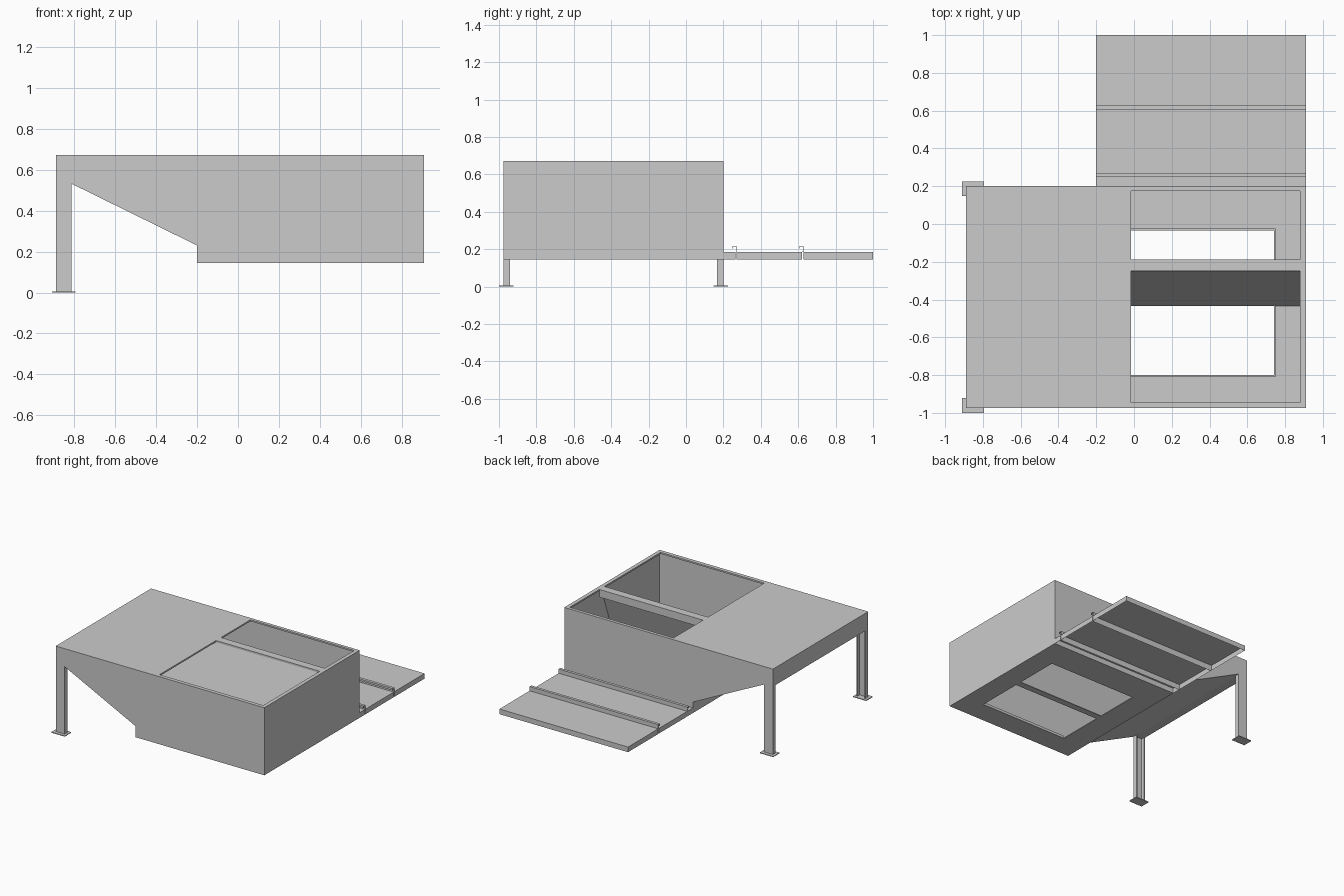
import bpy, bmesh
from mathutils import Vector

if "Cube" in bpy.data.objects:
    bpy.data.objects.remove(bpy.data.objects["Cube"])

X0, X1, Y0, Y1, ZT, ZF = -0.89, 0.91, -0.975, 0.20, 0.672, 0.145
RAMP_X0 = -0.20


def make(name, verts, faces):
    me = bpy.data.meshes.new(name)
    me.from_pydata([Vector(v) for v in verts], [], faces)
    ob = bpy.data.objects.new(name, me)
    bpy.context.collection.objects.link(ob)
    return ob


def boxes(name, items, open_bottom=False):
    """One object from boxes given as (x0, x1, y0, y1, z0, z1)."""
    verts, faces = [], []
    for x0, x1, y0, y1, z0, z1 in items:
        n = len(verts)
        verts += [(x, y, z) for z in (z0, z1) for x, y in ((x0, y0), (x1, y0), (x1, y1), (x0, y1))]
        quads = [(4, 5, 6, 7), (0, 1, 5, 4), (1, 2, 6, 5), (2, 3, 7, 6), (3, 0, 4, 7)]
        if not open_bottom:
            quads.append((3, 2, 1, 0))
        faces += [tuple(n + i for i in q) for q in quads]
    return make(name, verts, faces)


def strip(name, path, x0, x1):
    """Sheet: a (y, z) path swept along x."""
    n = len(path)
    verts = [(x, y, z) for x in (x0, x1) for y, z in path]
    return make(name, verts, [(i, i + 1, n + i + 1, n + i) for i in range(n - 1)])


# Side outline of the hopper, (x, z)
outline = [(X0, ZT), (X0, 0.535), (-0.82, 0.535), (RAMP_X0, 0.23),
           (RAMP_X0, ZF), (X1, ZF), (X1, ZT)]
n = len(outline)

# Hopper shell: two side sheets and the end / sloped sheets (floor is separate)
verts = [(x, y, z) for y in (Y0, Y1) for x, z in outline]
faces = [tuple(range(n - 1, -1, -1))[::-1], tuple(range(2 * n - 1, n - 1, -1))]
faces += [(i, n + i, n + i + 1, i + 1) for i in range(n - 1) if i != 4]
make("hopper_shell", verts, faces)

# Sloping divider follows the same outline, leaning forward towards the floor
lean = 0.19 / (ZT - ZF)
make("sloping_divider", [(x, -0.245 - lean * (ZT - z), z) for x, z in outline], [tuple(range(n))])

# Floor with two outlets
t = ZF + 0.006
boxes("hopper_floor", [
    (RAMP_X0, -0.015, Y0, Y1, ZF, t), (0.75, X1, Y0, Y1, ZF, t),
    (-0.015, 0.75, Y0, -0.81, ZF, t), (-0.015, 0.75, -0.025, Y1, ZF, t),
    (-0.015, 0.75, -0.435, -0.385, ZF, t)])

# Raised lips around the outlets
boxes("outlet_lips", [
    (0.74, 0.75, -0.81, -0.025, ZF, ZF + 0.02),
    (-0.015, 0.74, -0.81, -0.80, ZF, ZF + 0.02),
    (-0.015, 0.74, -0.035, -0.025, ZF, ZF + 0.02)])

# Deck plate and rim around the two top openings
d = ZT - 0.012
boxes("top_deck", [
    (X0, -0.015, Y0, Y1, d, ZT), (0.88, X1, Y0, Y1, d, ZT),
    (-0.015, 0.88, Y0, -0.945, d, ZT), (-0.015, 0.88, 0.175, Y1, d, ZT)])
boxes("top_crossbar", [(-0.015, 0.88, -0.25, -0.188, ZT - 0.06, ZT)])

# Channel legs opening inwards, with foot plates
w = 0.007
for side, ya, s in (("front", Y0, 1), ("back", Y1, -1)):
    def span(a, b):
        return tuple(sorted((ya + s * a, ya + s * b)))
    boxes(side + "_leg", [
        (X0, -0.813, *span(0, w), 0, 0.54),
        (X0, X0 + w, *span(w, 0.035), 0, 0.54),
        (-0.813 - w, -0.813, *span(w, 0.035), 0, 0.54)])
    boxes(side + "_foot", [(-0.91, -0.795, *span(-0.025, 0.053), 0, 0.006)])

# Apron behind the hopper: open-bottomed panels, each with a hooked front lip
top = 0.185
for i, (a, b) in enumerate(((Y1, 0.265), (0.27, 0.62), (0.628, 1.0))):
    boxes(f"apron_panel_{i}", [(RAMP_X0, X1, a, b, ZF, top)], open_bottom=True)
    if i:
        hook = strip(f"apron_hook_{i}", [(a, top), (a, 0.218), (a - 0.022, 0.218), (a - 0.022, 0.203)],
                     RAMP_X0, X1)
        sol = hook.modifiers.new("thickness", 'SOLIDIFY')
        sol.thickness = 0.004

# Consistent outward normals on closed parts
for ob in bpy.context.collection.objects:
    bm = bmesh.new()
    bm.from_mesh(ob.data)
    bmesh.ops.recalc_face_normals(bm, faces=bm.faces[:])
    if ob.name == "sloping_divider" and bm.faces[:][0].normal.y > 0:
        bmesh.ops.reverse_faces(bm, faces=bm.faces[:])
    bm.to_mesh(ob.data)
    bm.free()
